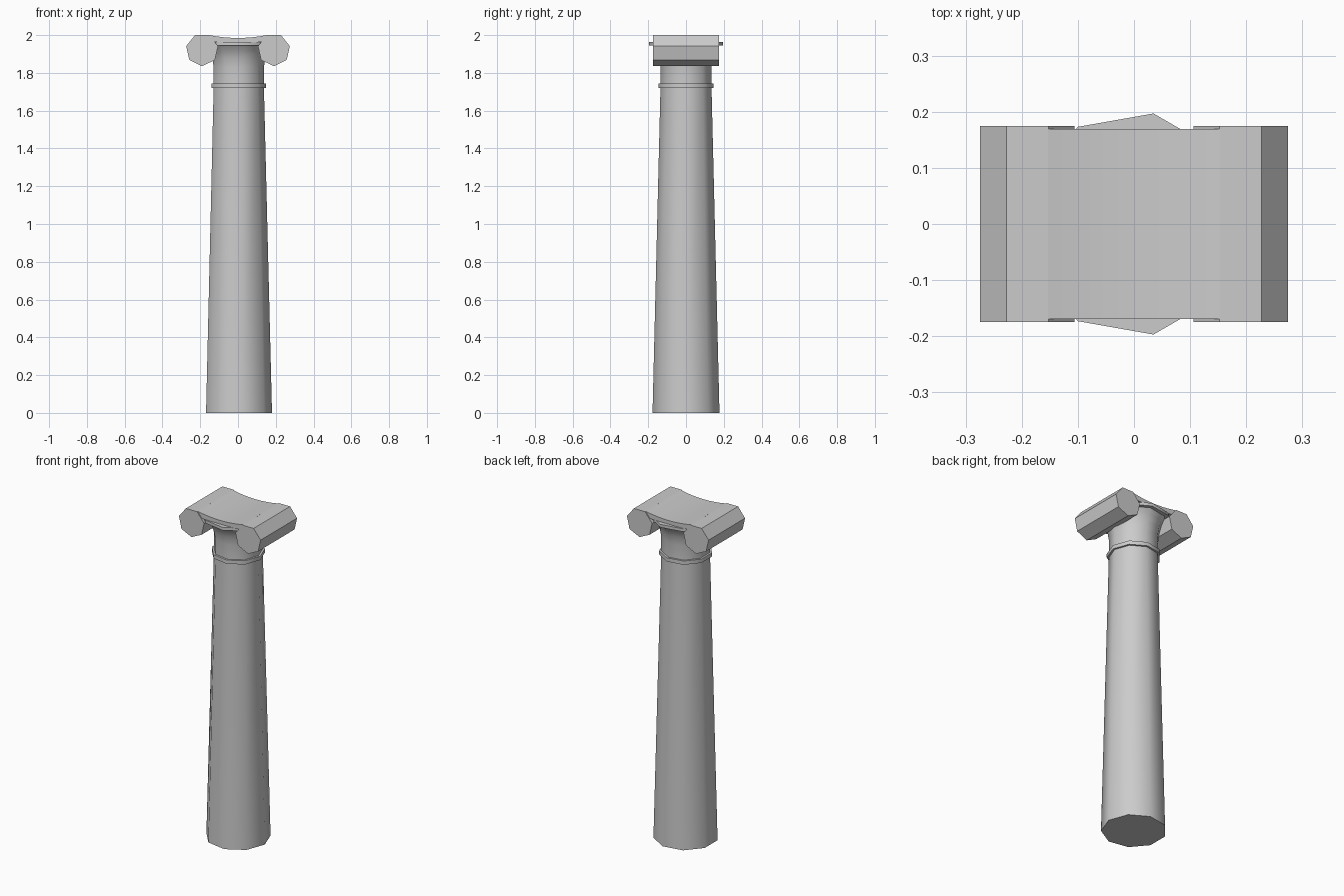
import bpy, bmesh
from math import cos, sin, pi, radians

if "Cube" in bpy.data.objects:
    bpy.data.objects.remove(bpy.data.objects["Cube"])


def finish(name, bm, smooth=None):
    bmesh.ops.recalc_face_normals(bm, faces=bm.faces)
    mesh = bpy.data.meshes.new(name)
    bm.to_mesh(mesh)
    bm.free()
    obj = bpy.data.objects.new(name, mesh)
    bpy.context.collection.objects.link(obj)
    if smooth:
        bpy.ops.object.select_all(action='DESELECT')
        obj.select_set(True)
        bpy.context.view_layer.objects.active = obj
        bpy.ops.object.shade_smooth_by_angle(angle=radians(smooth))
    return obj


def lathe(name, profile, sides=9):
    """Capped turned part from (radius, z) points, with a corner on +x."""
    bm = bmesh.new()
    rings = [[bm.verts.new((r * cos(2 * pi * i / sides), r * sin(2 * pi * i / sides), z))
              for i in range(sides)] for r, z in profile]
    for a, b in zip(rings, rings[1:]):
        for i in range(sides):
            j = (i + 1) % sides
            bm.faces.new((a[i], a[j], b[j], b[i]))
    bm.faces.new(rings[0])
    bm.faces.new(rings[-1])
    return finish(name, bm, 45)


def extrude_y(name, outline, half, smooth=None):
    """Prism from an (x, z) outline, running from -half to +half in y."""
    bm = bmesh.new()
    front = [bm.verts.new((x, -half, z)) for x, z in outline]
    back = [bm.verts.new((x, half, z)) for x, z in outline]
    bm.faces.new(front)
    bm.faces.new(back)
    for i in range(len(outline)):
        j = (i + 1) % len(outline)
        bm.faces.new((front[i], front[j], back[j], back[i]))
    return finish(name, bm, smooth)


# Tapered shaft with flared neck
lathe("shaft", [(0.18, 0), (0.137, 1.73), (0.137, 1.83), (0.145, 1.88),
                (0.16, 1.92), (0.178, 1.945)])

# Thin bands around the neck and under the cap
lathe("neck_ring", [(0.149, 1.72), (0.149, 1.743)])
lathe("upper_ring", [(0.2, 1.945), (0.2, 1.963)])

# Seven-sided scroll rolls on both sides
for side, label in ((-1, "left"), (1, "right")):
    outline = [(side * 0.19 + 0.0865 * cos(-pi / 2 + 2 * pi * i / 7),
                1.922 + 0.0865 * sin(-pi / 2 + 2 * pi * i / 7)) for i in range(7)]
    extrude_y(label + "_scroll", outline, 0.175)

# Sagging cap slab joining the scrolls
n = 8
xs = [-0.153 + 0.306 * i / n for i in range(n + 1)]
top = [(x, 1.985 + 0.015 * (x / 0.153) ** 2) for x in xs]
bottom = [(x, z - 0.03) for x, z in reversed(top)]
extrude_y("cap_slab", top + bottom, 0.169, 30)
